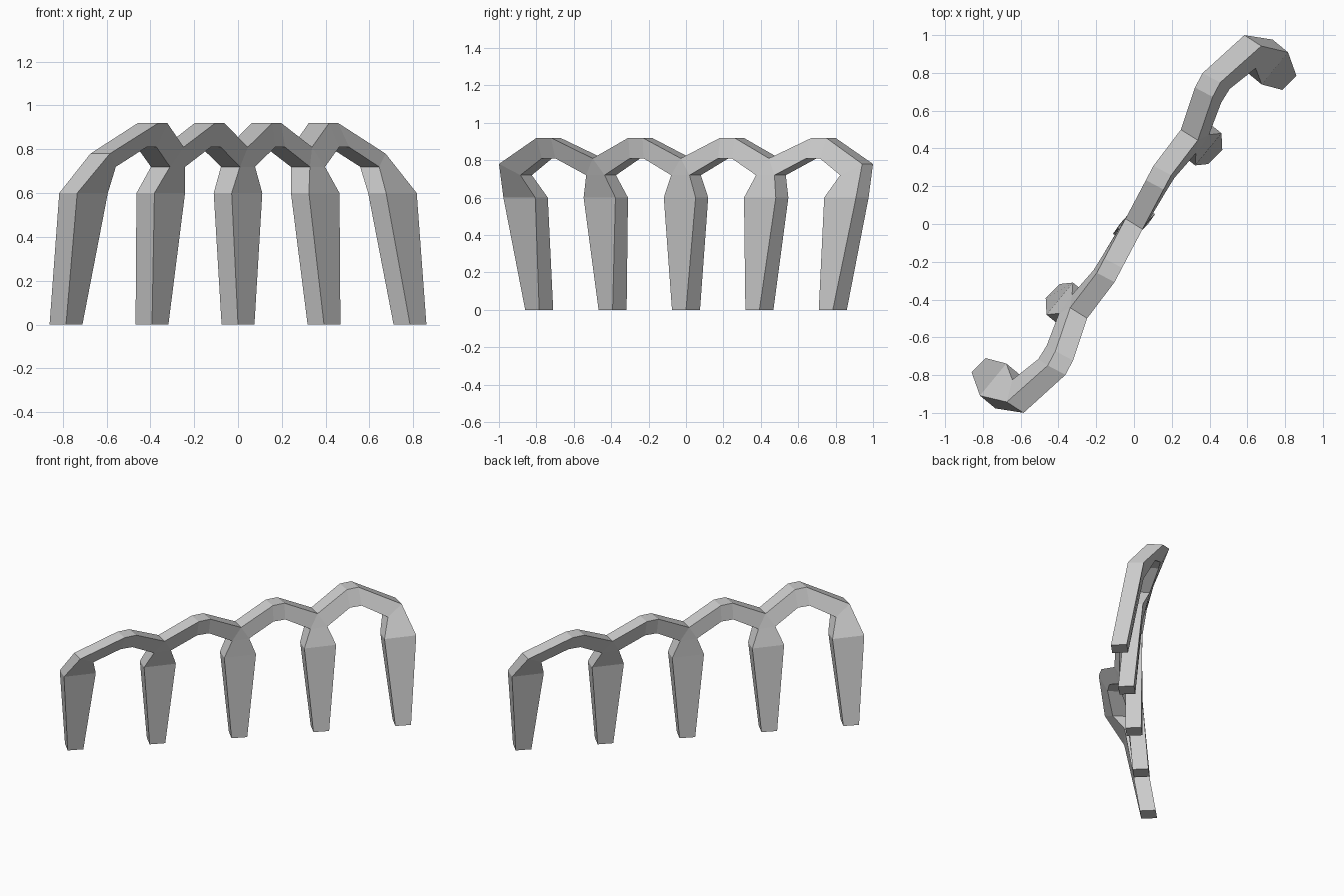
import bpy, bmesh, math

if "Cube" in bpy.data.objects:
    bpy.data.objects.remove(bpy.data.objects["Cube"])

PITCH = 0.555      # distance between legs along the arcade
DEPTH = 0.053      # half thickness
N = 2              # legs either side of the middle one

bm = bmesh.new()


def panel(*pts):
    """Flat face in the arcade plane, points given as (along, height)."""
    bm.faces.new([bm.verts.new((r, -DEPTH, z)) for r, z in pts])


# legs: narrow foot, wide shoulder, narrow neck
for i in range(-N, N + 1):
    c = i * PITCH
    panel((c - .053, 0), (c + .053, 0), (c + .11, .6), (c - .11, .6))
    if abs(i) < N:
        panel((c - .11, .6), (c + .11, .6), (c + .06, .72), (c - .06, .72))
        panel((c - .06, .72), (c + .06, .72), (c, .81))
    else:
        s = 1 if i > 0 else -1
        pts = [(c - s * .11, .6), (c + s * .11, .6), (c + s * .047, .78), (c - s * .065, .72)]
        panel(*(pts if s > 0 else pts[::-1]))

# arches: two haunches and a flat crown between neighbouring legs
for i in range(-N, N):
    m = (i + .5) * PITCH
    panel((m - .043, .81), (m + .043, .81), (m + .043, .92), (m - .043, .92))
    for s, leg in ((-1, i), (1, i + 1)):
        c = leg * PITCH
        end = abs(leg) == N
        neck = (c - s * (.065 if end else .06), .72)
        outer = (c + s * .047, .78) if end else (c, .81)
        pts = [(m + s * .043, .81), neck, outer, (m + s * .043, .92)]
        panel(*(pts if s > 0 else pts[::-1]))

# join the panels and give them thickness
bmesh.ops.remove_doubles(bm, verts=bm.verts[:], dist=1e-4)
ext = bmesh.ops.extrude_face_region(bm, geom=bm.faces[:], use_keep_orig=True)
for v in ext["geom"]:
    if isinstance(v, bmesh.types.BMVert):
        v.co.y += 2 * DEPTH
bmesh.ops.recalc_face_normals(bm, faces=bm.faces[:])

# stand the arcade on the diagonal and twist its upper part around z
for v in bm.verts:
    a = math.radians(45 + max(0, 36 * (v.co.z - .445)))
    x, y = v.co.x, v.co.y
    v.co.x = x * math.cos(a) - y * math.sin(a)
    v.co.y = x * math.sin(a) + y * math.cos(a)

me = bpy.data.meshes.new("twisted_arcade")
bm.to_mesh(me)
bm.free()
bpy.context.collection.objects.link(bpy.data.objects.new("twisted_arcade", me))
